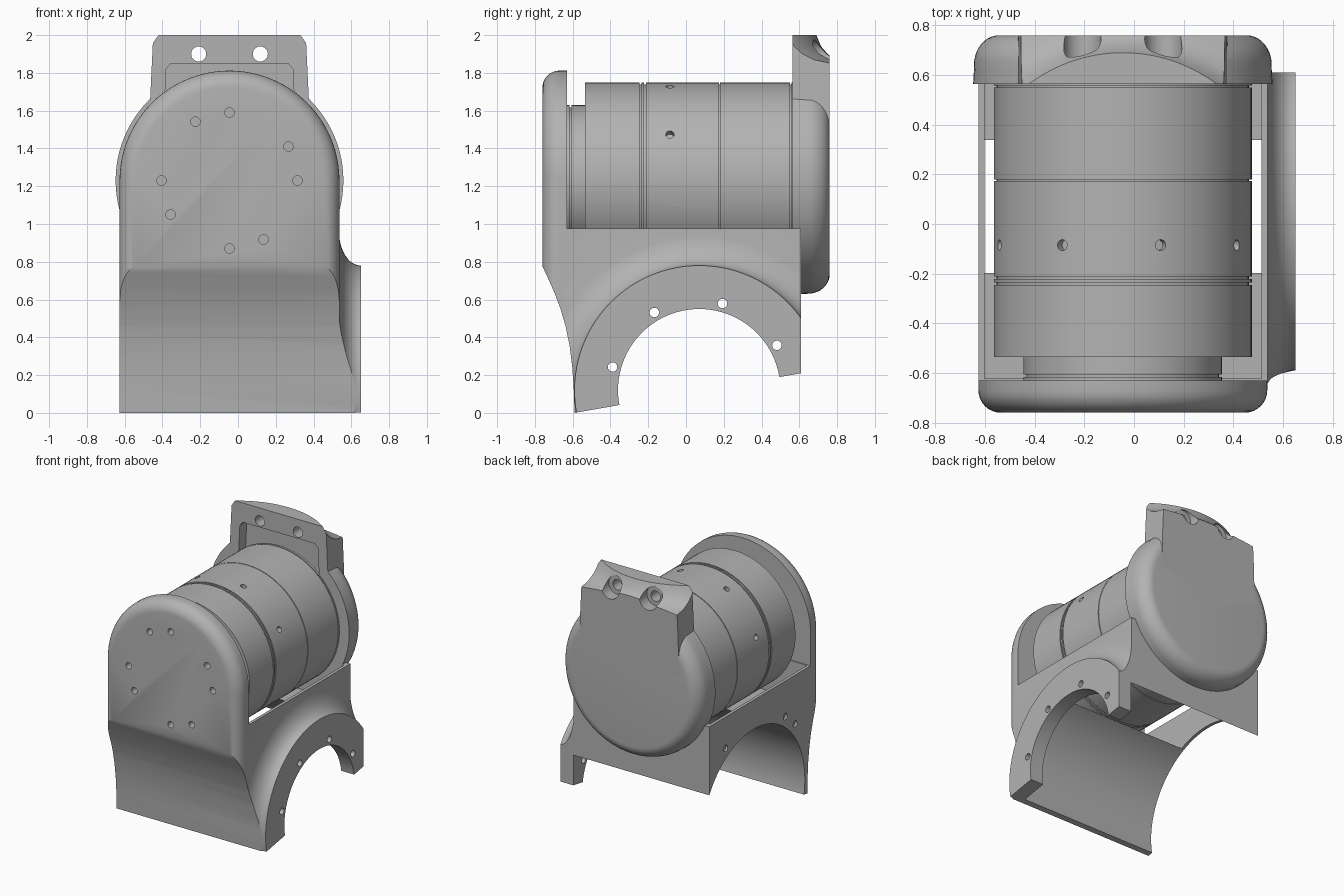
import bpy, bmesh, math
from math import sin, cos, pi, radians
from mathutils import Matrix, Vector

cube = bpy.data.objects.get("Cube")
if cube:
    bpy.data.objects.remove(cube, do_unlink=True)

grey = bpy.data.materials.new("plain grey")
grey.use_nodes = True
GREY = (0.45, 0.45, 0.45, 1)
grey.diffuse_color = GREY
grey.node_tree.nodes["Principled BSDF"].inputs["Base Color"].default_value = GREY

CX, CZ = -0.045, 1.23      # motor axis, along y
SY, SZ = 0.07, 0.12        # saddle axis, along x
ALONG_Y = Matrix.Rotation(-pi / 2, 4, 'X')
ALONG_X = Matrix.Rotation(pi / 2, 4, 'Y')
MOTOR = Matrix.Translation((CX, 0, CZ)) @ ALONG_Y
SADDLE = Matrix.Translation((0, SY, SZ)) @ ALONG_X


def finish(name, bm):
    bmesh.ops.recalc_face_normals(bm, faces=bm.faces)
    mesh = bpy.data.meshes.new(name)
    bm.to_mesh(mesh)
    bm.free()
    mesh.materials.append(grey)
    obj = bpy.data.objects.new(name, mesh)
    bpy.context.collection.objects.link(obj)
    return obj


def lathe(name, profile, matrix, steps=96):
    """Spin (radius, height) points round the local z axis."""
    bm = bmesh.new()
    verts = [bm.verts.new((r, 0, h)) for r, h in profile]
    edges = [bm.edges.new(pair) for pair in zip(verts, verts[1:])]
    bmesh.ops.spin(bm, geom=verts + edges, cent=(0, 0, 0), axis=(0, 0, 1),
                   angle=2 * pi, steps=steps, use_merge=True)
    bmesh.ops.remove_doubles(bm, verts=bm.verts, dist=1e-5)
    bm.transform(matrix)
    return finish(name, bm)


def rod(radius, low, high, matrix, steps=24):
    return lathe("cutter", [(0, low), (radius, low), (radius, high), (0, high)], matrix, steps)


def prism(name, points, axis, low, high, bevel=0):
    """Extrude an outline along x or y; the bevel rounds the low end."""
    place = (lambda p, t: (t, p[0], p[1])) if axis == 'x' else (lambda p, t: (p[0], t, p[1]))
    bm = bmesh.new()
    ends = [[bm.verts.new(place(p, t)) for p in points] for t in (low, high)]
    first = bm.faces.new(ends[0])
    bm.faces.new(ends[1])
    n = len(points)
    for i in range(n):
        j = (i + 1) % n
        bm.faces.new((ends[0][i], ends[0][j], ends[1][j], ends[1][i]))
    bmesh.ops.recalc_face_normals(bm, faces=bm.faces)
    if bevel:
        bmesh.ops.bevel(bm, geom=list(first.edges), offset=bevel, segments=8,
                        profile=0.5, affect='EDGES', clamp_overlap=False)
    return finish(name, bm)


def box(name, low, high):
    return prism(name, [(low[0], low[2]), (high[0], low[2]), (high[0], high[2]),
                        (low[0], high[2])], 'y', low[1], high[1])


def combine(obj, operation, *others):
    """Apply booleans, then discard the helpers."""
    for other in others:
        mod = obj.modifiers.new("combine", 'BOOLEAN')
        mod.operation, mod.object, mod.solver = operation, other, 'EXACT'
        graph = bpy.context.evaluated_depsgraph_get()
        mesh = bpy.data.meshes.new_from_object(obj.evaluated_get(graph))
        obj.modifiers.clear()
        obj.data = mesh
        bpy.data.objects.remove(other, do_unlink=True)


def smooth(obj):
    bpy.ops.object.select_all(action='DESELECT')
    obj.select_set(True)
    bpy.context.view_layer.objects.active = obj
    bpy.ops.object.shade_smooth_by_angle(angle=radians(28))


# Saddle housing: arched front plate, body block and flared side flange
R = 0.582
arch = [(CX + R * cos(pi * i / 48), CZ + R * sin(pi * i / 48)) for i in range(49)]
housing = prism("saddle_housing", arch + [(CX - R, -0.3), (CX + R, -0.3)],
                'y', -0.76, -0.63, bevel=0.09)
body = box("body", (CX - R, -0.64, -0.25), (CX + R, 0.65, 0.975))
flare = [(0, 0.4), (0.84, 0.4)]
for i in range(13):
    t = pi / 2 * i / 12
    flare.append((0.84 - 0.18 * sin(t), 0.535 + 0.115 * (1 - cos(t))))
flange = lathe("flange", flare + [(0, 0.65)], SADDLE, 128)
combine(housing, 'UNION', body, flange)

# Trim to the swept side outline and the tilted underside
sweep = [(-0.59, 0), (-0.594, 0.12), (-0.602, 0.24), (-0.617, 0.36), (-0.638, 0.46),
         (-0.664, 0.55), (-0.694, 0.63), (-0.727, 0.705), (-0.762, 0.78)]
outline = prism("outline", sweep + [(-0.762, 2.2), (0.61, 2.2), (0.61, 0.21)], 'x', -0.8, 0.8)
combine(housing, 'INTERSECT', outline)

# Saddle tunnel, motor pocket and screw holes
combine(housing, 'DIFFERENCE',
        rod(0.43, -1, 1, SADDLE, 96),
        rod(0.63, -1, 0.54, SADDLE, 128),
        box("pocket", (CX - 0.558, -0.622, 0.69), (CX + 0.558, 0.566, 1.1)))
for angle in (0, 30, 90, 120, 180, 210, 270, 300):
    a = radians(angle)
    spot = Matrix.Translation((CX + 0.36 * cos(a), 0, CZ + 0.36 * sin(a)))
    combine(housing, 'DIFFERENCE', rod(0.025, -0.8, -0.68, spot @ ALONG_Y))
for angle in (30, 75, 120, 165):
    a = radians(angle)
    spot = Matrix.Translation((0, SY + 0.475 * cos(a), SZ + 0.475 * sin(a)))
    combine(housing, 'DIFFERENCE', rod(0.025, 0.5, 0.7, spot @ ALONG_X))
for angle in (61, 124, 137):
    a = radians(angle)
    spot = Matrix.Translation((0, SY + 0.7 * cos(a), SZ + 0.7 * sin(a)))
    combine(housing, 'DIFFERENCE', rod(0.025, -0.7, -0.61, spot @ ALONG_X))
smooth(housing)

# Motor: one turned barrel with grooves
barrel = [(0, -0.64), (0.4, -0.64), (0.4, -0.617)]


def groove(radius, low, high, depth=0.012):
    return [(radius, low), (radius - depth, low), (radius - depth, high), (radius, high)]


barrel += groove(0.4, -0.616, -0.606) + [(0.4, -0.535), (0.52, -0.535)]
for low, high in ((-0.245, -0.235), (-0.222, -0.212), (0.174, 0.18), (0.55, 0.558)):
    barrel += groove(0.52, low, high)
motor = lathe("motor", barrel + [(0.52, 0.575), (0, 0.575)], MOTOR)
for i in range(8):
    tilt = Matrix.Rotation(radians(62 + 45 * i), 4, 'Y')
    spot = Matrix.Translation((CX, -0.085, CZ)) @ tilt
    combine(motor, 'DIFFERENCE', rod(0.022, 0.48, 0.6, spot, 16))
smooth(motor)

# Rear bracket: rounded disc with a raised neck
disc = [(0, 0.565), (0.603, 0.565), (0.6, 0.62)]
for i in range(1, 11):
    t = pi / 2 * i / 10
    disc.append((0.5 + 0.1 * cos(t), 0.64 + 0.12 * sin(t)))
bracket = lathe("rear_bracket", disc + [(0, 0.76)], MOTOR)
half_neck = [(0.425, 1.4), (0.42, 1.66), (0.405, 1.975), (0.385, 2.0)]
neck = prism("neck", [(CX + x, z) for x, z in half_neck]
             + [(CX - x, z) for x, z in reversed(half_neck)], 'y', 0.565, 0.76)
combine(bracket, 'UNION', neck)

# Scooped top edge, front recess and counterbored holes
scoop = lathe("scoop", [(1.3, 2.1), (0.6, 2.1), (0.63, 2.0), (0.655, 1.94), (0.69, 1.9),
                        (0.74, 1.87), (0.82, 1.85), (1.3, 1.85), (1.3, 2.1)],
              Matrix.Translation((CX, 0.06, 0)), 128)
recess = prism("recess", [(CX - 0.36, 1.3), (CX + 0.36, 1.3), (CX + 0.335, 1.82),
                          (CX + 0.31, 1.85), (CX - 0.31, 1.85), (CX - 0.335, 1.82)],
               'y', 0.5, 0.65)
combine(bracket, 'DIFFERENCE', scoop, recess)
for side in (-1, 1):
    spot = Matrix.Translation((CX + 0.163 * side, 0, 1.9)) @ ALONG_Y
    combine(bracket, 'DIFFERENCE', rod(0.04, 0.4, 0.9, spot), rod(0.075, 0.67, 0.9, spot, 32))
smooth(bracket)
